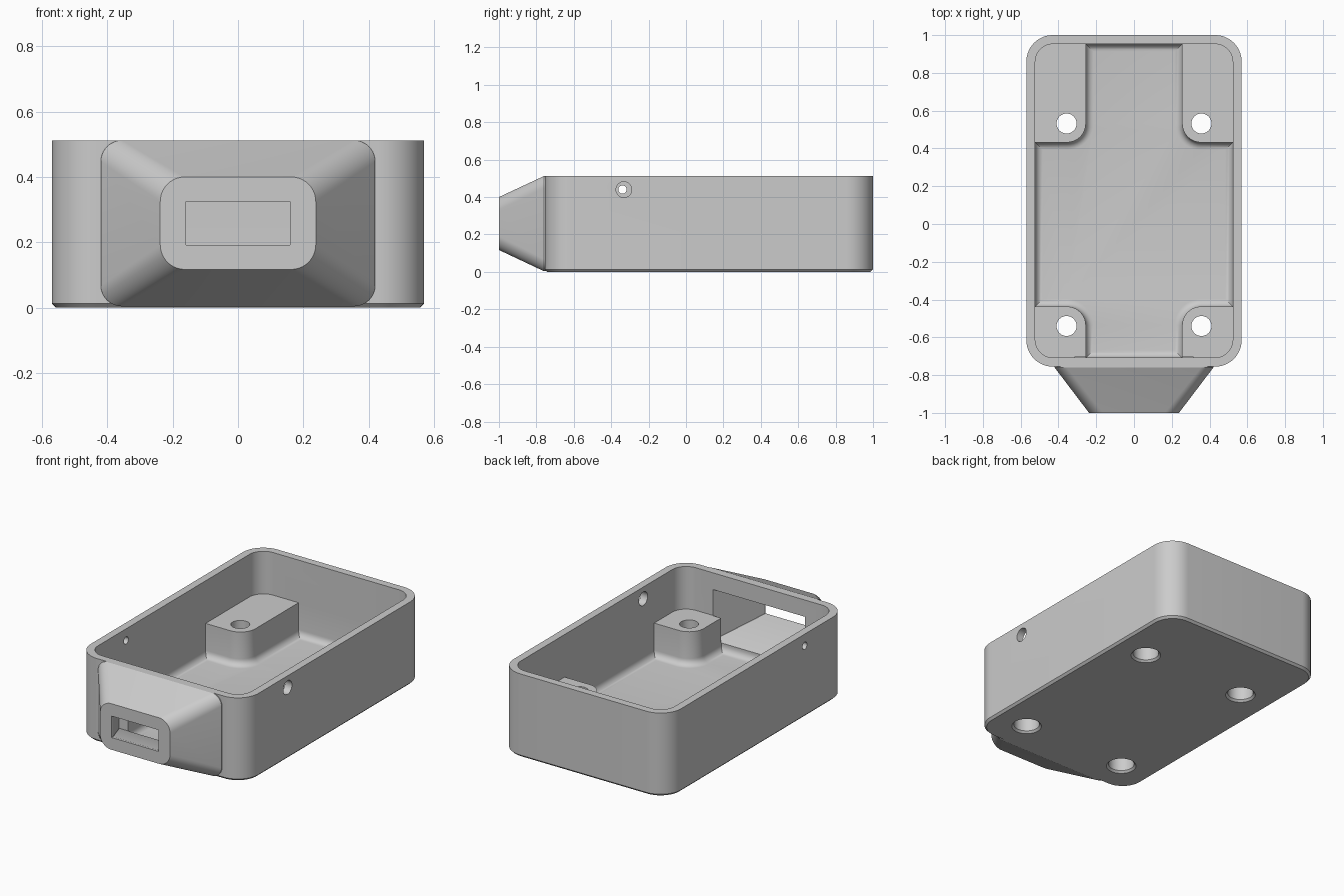
import bpy, bmesh, math

if "Cube" in bpy.data.objects:
    bpy.data.objects.remove(bpy.data.objects["Cube"])

H = 0.512          # case height
FLOOR = 0.045      # floor thickness
POST_TOP = 0.25    # top of the screw posts
FRONT, BACK = -0.755, 1.0
WALL = 0.047

grey = bpy.data.materials.new("plain_grey")
grey.use_nodes = True
grey.diffuse_color = (0.6, 0.6, 0.6, 1)
grey.node_tree.nodes["Principled BSDF"].inputs["Base Color"].default_value = (0.6, 0.6, 0.6, 1)


def rounded(u0, u1, v0, v1, r, steps=10):
    """Counter-clockwise rounded rectangle."""
    pts = []
    corners = [(u1 - r, v0 + r, -90), (u1 - r, v1 - r, 0), (u0 + r, v1 - r, 90), (u0 + r, v0 + r, 180)]
    for cu, cv, start in corners:
        for i in range(steps + 1):
            a = math.radians(start + 90 * i / steps)
            pts.append((cu + r * math.cos(a), cv + r * math.sin(a)))
    return pts


def circle(cu, cv, r, n=40):
    return [(cu + r * math.cos(2 * math.pi * i / n), cv + r * math.sin(2 * math.pi * i / n)) for i in range(n)]


def loft(name, sections, axis="z"):
    """Closed solid through (position, outline) sections along an axis."""
    place = {"x": lambda u, v, w: (w, u, v), "y": lambda u, v, w: (u, w, v), "z": lambda u, v, w: (u, v, w)}[axis]
    bm = bmesh.new()
    rings = [[bm.verts.new(place(u, v, w)) for u, v in outline] for w, outline in sections]
    for a, b in zip(rings, rings[1:]):
        for i in range(len(a)):
            j = (i + 1) % len(a)
            bm.faces.new((a[i], a[j], b[j], b[i]))
    bm.faces.new(rings[0])
    bm.faces.new(rings[-1])
    bmesh.ops.recalc_face_normals(bm, faces=bm.faces)
    return finish(name, bm)


def finish(name, bm):
    mesh = bpy.data.meshes.new(name)
    bm.to_mesh(mesh)
    bm.free()
    mesh.materials.append(grey)
    obj = bpy.data.objects.new(name, mesh)
    bpy.context.collection.objects.link(obj)
    return obj


def combine(target, tool, operation="DIFFERENCE"):
    """Boolean a tool into the target, then discard the tool."""
    mod = target.modifiers.new("combine", "BOOLEAN")
    mod.operation, mod.object, mod.solver = operation, tool, "EXACT"
    graph = bpy.context.evaluated_depsgraph_get()
    mesh = bpy.data.meshes.new_from_object(target.evaluated_get(graph))
    target.modifiers.clear()
    target.data = mesh
    bpy.data.objects.remove(tool)


# Outer shell with a small chamfer round the bottom
c = 0.013
outer = rounded(-0.57, 0.57, FRONT, BACK, 0.14, 14)
inset = rounded(-0.57 + c, 0.57 - c, FRONT + c, BACK - c, 0.14 - c, 14)
case = loft("case", [(0, inset), (c, outer), (H, outer)])

# Tapered cable snout on the front
snout_base = rounded(-0.42, 0.42, 0.004, H, 0.065)
snout_tip = rounded(-0.238, 0.238, 0.117, 0.4, 0.075)
snout = loft("snout", [(-0.72, snout_base), (-0.76, snout_base), (-1.0, snout_tip)], "y")
combine(case, snout, "UNION")

# Upper cavity, above the posts
x_in, y_front, y_back = 0.57 - WALL, FRONT + WALL, BACK - WALL
combine(case, loft("upper_cavity", [(POST_TOP, rounded(-x_in, x_in, y_front, y_back, 0.095, 12)),
                                    (H + 0.1, rounded(-x_in, x_in, y_front, y_back, 0.095, 12))]))

# Lower cavity: a cross shape that leaves four posts, filleted at the floor
px, py_front, py_back, pr = 0.255, -0.437, 0.432, 0.1


def post_corner(sx, sy, py):
    """Arc round one post, from its inner side to its end face."""
    arc = []
    for i in range(11):
        a = math.pi / 2 * i / 10
        arc.append((sx * (px + pr - pr * math.cos(a)), py + sy * (pr - pr * math.sin(a))))
    return arc


right_side = ([(px, y_front)] + post_corner(1, -1, py_front) + [(x_in, py_front), (x_in, py_back)]
              + post_corner(1, 1, py_back)[::-1] + [(px, y_back)])
outline = right_side + [(-x, y) for x, y in reversed(right_side)]
lower = loft("lower_cavity", [(FLOOR, outline), (POST_TOP + 0.002, outline)])
bm = bmesh.new()
bm.from_mesh(lower.data)
rim = [e for e in bm.edges if all(v.co.z < FLOOR + 0.001 for v in e.verts)]
bmesh.ops.bevel(bm, geom=rim, offset=0.04, segments=6, profile=0.5, affect="EDGES")
bm.to_mesh(lower.data)
bm.free()
combine(case, lower)

# Tapered passage through the snout to the front slot
big = rounded(-0.315, 0.315, 0.095, 0.41, 0.001, 1)
slot = rounded(-0.16, 0.16, 0.192, 0.324, 0.001, 1)
combine(case, loft("passage", [(y_front + 0.003, big), (-0.985, slot), (-1.05, slot)], "y"))

# Screw holes with chamfered counterbores underneath
for sx in (-1, 1):
    for y in (-0.54, 0.532):
        x = sx * 0.357
        bore = [(-0.01, 0.096), (0.012, 0.074), (0.15, 0.074), (0.15, 0.053), (0.4, 0.053)]
        combine(case, loft("screw_hole", [(z, circle(x, y, r)) for z, r in bore]))

# Side holes: large on the left wall, small on the right wall
for sx, y, r in ((1, -0.332, 0.042), (-1, -0.34, 0.022)):
    ring = circle(y, 0.44, r, 28)
    combine(case, loft("side_hole", [(sx * 0.48, ring), (sx * 0.65, ring)], "x"))

# Smooth the rounded areas, keep real edges sharp
bpy.ops.object.select_all(action="DESELECT")
case.select_set(True)
bpy.context.view_layer.objects.active = case
bpy.ops.object.shade_smooth_by_angle(angle=math.radians(25))
